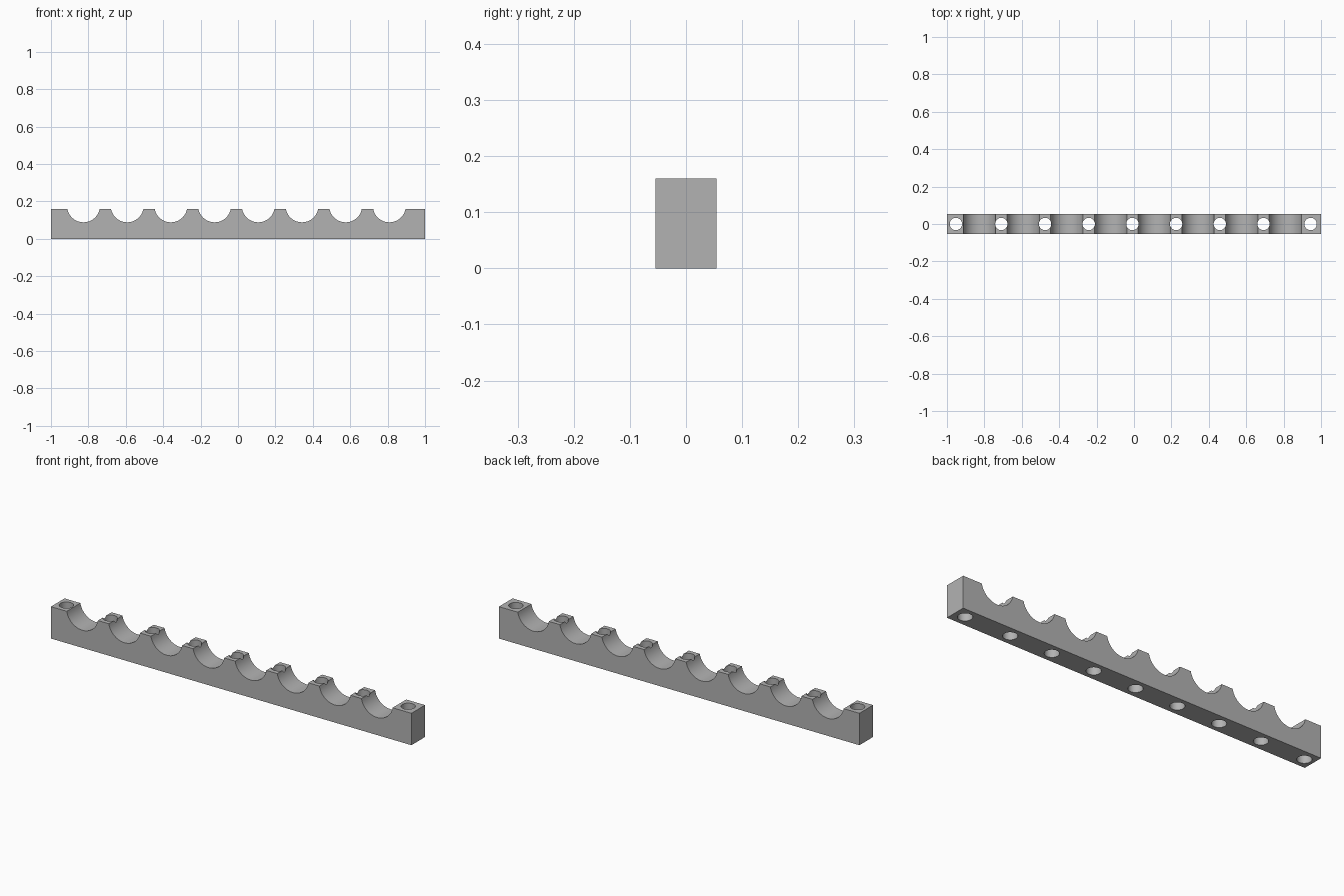
import bpy, bmesh, math
from mathutils import Matrix

if "Cube" in bpy.data.objects:
    bpy.data.objects.remove(bpy.data.objects["Cube"])

HEIGHT, HALF_DEPTH = 0.16, 0.054
NOTCHES, FIRST, PITCH = 8, -0.826, 0.2336
NOTCH_R, NOTCH_Z = 0.088, 0.176
HOLE_R = 0.033
ARC_STEPS = 24

grey = bpy.data.materials.new("plain grey")
grey.use_nodes = True
colour = (0.45, 0.45, 0.45, 1)
grey.diffuse_color = colour
grey.node_tree.nodes["Principled BSDF"].inputs["Base Color"].default_value = colour


def make_object(name, bm):
    bmesh.ops.recalc_face_normals(bm, faces=bm.faces)
    mesh = bpy.data.meshes.new(name)
    bm.to_mesh(mesh)
    bm.free()
    mesh.materials.append(grey)
    obj = bpy.data.objects.new(name, mesh)
    bpy.context.collection.objects.link(obj)
    return obj


# Rail: side profile with round cradles along the top, extruded in depth
centres = [FIRST + i * PITCH for i in range(NOTCHES)]
half_angle = math.acos((NOTCH_Z - HEIGHT) / NOTCH_R)
profile = [(1, 0), (-1, 0), (-1, HEIGHT)]
for cx in centres:
    for s in range(ARC_STEPS + 1):
        a = half_angle * (2 * s / ARC_STEPS - 1)
        profile.append((cx + NOTCH_R * math.sin(a), NOTCH_Z - NOTCH_R * math.cos(a)))
profile.append((1, HEIGHT))

bm = bmesh.new()
front = bm.faces.new([bm.verts.new((x, -HALF_DEPTH, z)) for x, z in profile])
back = bmesh.ops.extrude_face_region(bm, geom=[front])["geom"]
bmesh.ops.translate(bm, vec=(0, 2 * HALF_DEPTH, 0),
                    verts=[v for v in back if isinstance(v, bmesh.types.BMVert)])
rail = make_object("cradle_rail", bm)

# Screw holes: one in each land between cradles and one at each end
holes = [-0.952] + [c + PITCH / 2 for c in centres[:-1]] + [0.944]
bm = bmesh.new()
for x in holes:
    bmesh.ops.create_cone(bm, cap_ends=True, segments=32, radius1=HOLE_R, radius2=HOLE_R,
                          depth=1, matrix=Matrix.Translation((x, 0, HEIGHT / 2)))
cutter = make_object("screw_hole_cutter", bm)
cutter.hide_render = True

cut = rail.modifiers.new("screw_holes", "BOOLEAN")
cut.operation, cut.solver, cut.object = "DIFFERENCE", "EXACT", cutter
bpy.ops.object.select_all(action="DESELECT")
rail.select_set(True)
bpy.context.view_layer.objects.active = rail
bpy.ops.object.modifier_apply(modifier=cut.name)
bpy.data.objects.remove(cutter)

# Smooth curved walls, sharp edges elsewhere
bpy.ops.object.shade_smooth_by_angle(angle=math.radians(30))
